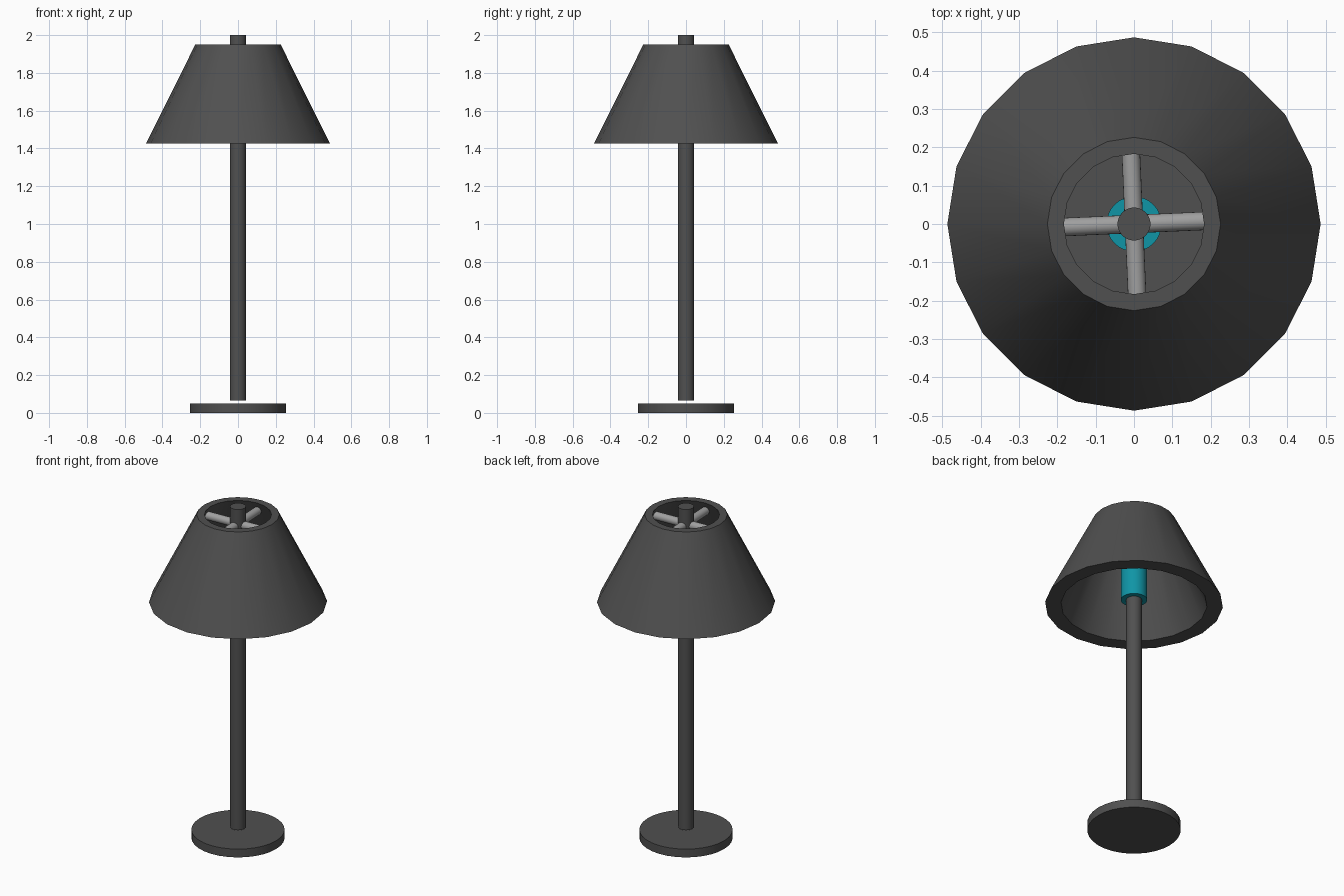
import bpy
import bmesh
from math import cos, sin, pi, radians
from mathutils import Matrix

if "Cube" in bpy.data.objects:
    bpy.data.objects.remove(bpy.data.objects["Cube"])


def material(name, rgb):
    m = bpy.data.materials.new(name)
    m.diffuse_color = (*rgb, 1)
    m.use_nodes = True
    m.node_tree.nodes["Principled BSDF"].inputs["Base Color"].default_value = m.diffuse_color
    return m


dark = material("dark_grey", (0.08, 0.08, 0.08))
silver = material("silver_grey", (0.35, 0.35, 0.35))
teal = material("teal", (0.005, 0.3, 0.38))


def finish(name, bm, mat):
    bmesh.ops.recalc_face_normals(bm, faces=bm.faces)
    mesh = bpy.data.meshes.new(name)
    bm.to_mesh(mesh)
    bm.free()
    mesh.materials.append(mat)
    obj = bpy.data.objects.new(name, mesh)
    bpy.context.collection.objects.link(obj)
    bpy.ops.object.select_all(action='DESELECT')
    obj.select_set(True)
    bpy.context.view_layer.objects.active = obj
    bpy.ops.object.shade_smooth_by_angle(angle=radians(30))
    return obj


def cylinder(name, radius, z0, z1, mat, sides=32):
    bm = bmesh.new()
    bmesh.ops.create_cone(bm, cap_ends=True, segments=sides, radius1=radius, radius2=radius,
                          depth=z1 - z0, matrix=Matrix.Translation((0, 0, (z0 + z1) / 2)))
    return finish(name, bm, mat)


def ring(name, profile, mat, sides):
    """Revolve a closed (radius, z) profile around the z axis."""
    bm = bmesh.new()
    loops = [[bm.verts.new((r * cos(2 * pi * i / sides), r * sin(2 * pi * i / sides), z))
              for i in range(sides)] for r, z in profile]
    for k, a in enumerate(loops):
        b = loops[(k + 1) % len(loops)]
        for i in range(sides):
            j = (i + 1) % sides
            bm.faces.new((a[i], a[j], b[j], b[i]))
    return finish(name, bm, mat)


# Foot, pole and bulb holder on the common axis
cylinder("base", 0.255, 0, 0.05, dark)
cylinder("pole", 0.043, 0.065, 2.0, dark)
cylinder("bulb_holder", 0.072, 1.455, 1.75, teal)

# Thick open lampshade
ring("lampshade", [(0.487, 1.425), (0.226, 1.95), (0.183, 1.95), (0.40, 1.425)], dark, 20)

# Four spokes carrying the shade, turned slightly off axis
for n in range(4):
    spoke = cylinder(f"spoke_{n + 1}", 0.024, 0.03, 0.2, silver, 20)
    spoke.matrix_world = (Matrix.Translation((0, 0, 1.895))
                          @ Matrix.Rotation(radians(2.5) + n * pi / 2, 4, 'Z')
                          @ Matrix.Rotation(pi / 2, 4, 'Y'))
